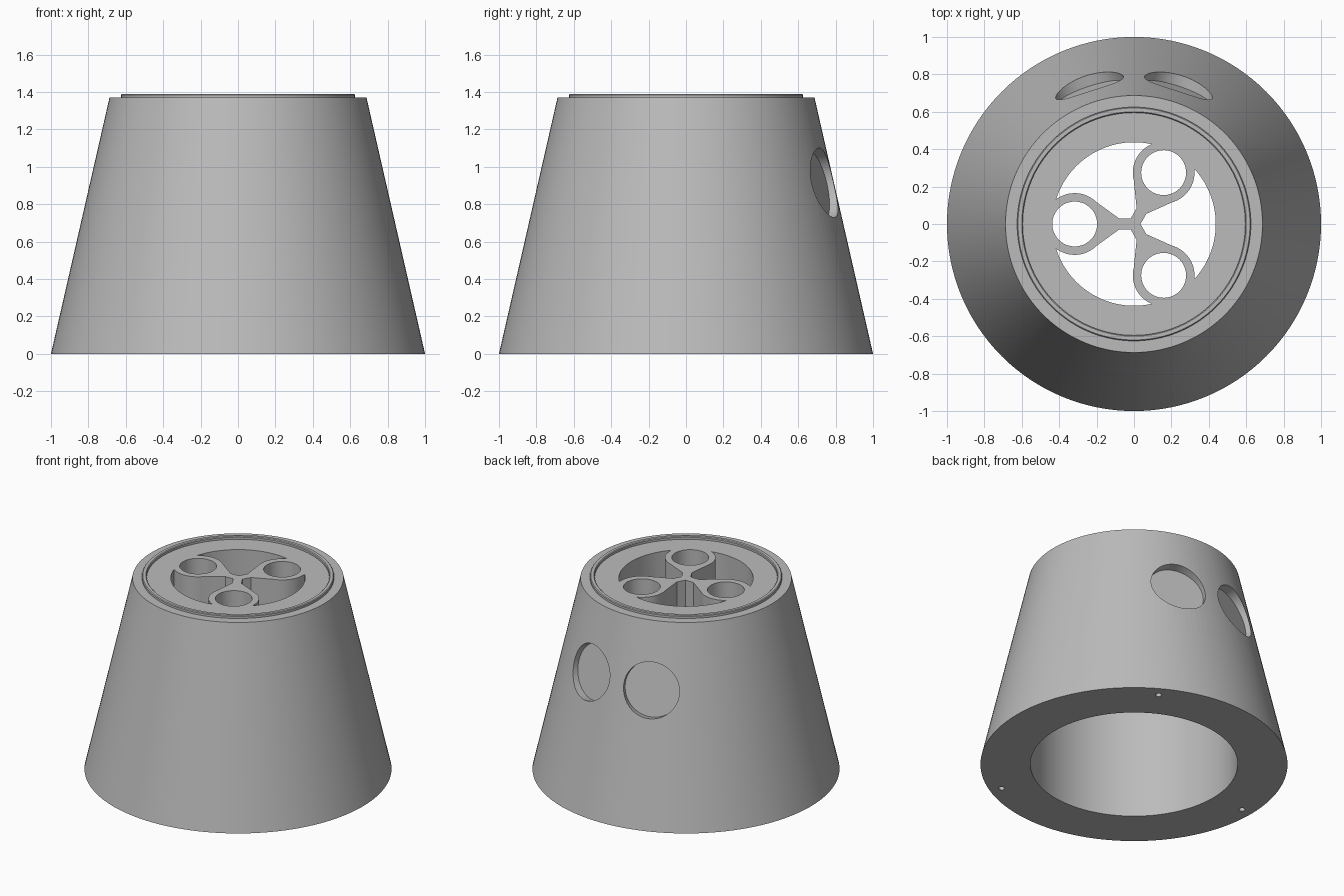
import bpy, bmesh
from math import radians, cos, sin, atan2
from mathutils import Matrix, Vector

if "Cube" in bpy.data.objects:
    bpy.data.objects.remove(bpy.data.objects["Cube"])

TOP, PLATE_BOTTOM = 1.37, 1.02
BASE_R, TOP_R, BORE_R = 1.0, 0.687, 0.675
OPENING_R, LOBE_DIST = 0.437, 0.317
ARMS = [radians(a) for a in (60, 180, 300)]

grey = bpy.data.materials.new("plain grey")
grey.use_nodes = True
grey.diffuse_color = (0.5, 0.5, 0.5, 1)
grey.node_tree.nodes["Principled BSDF"].inputs["Base Color"].default_value = (0.5, 0.5, 0.5, 1)


def finish(bm, name):
    bmesh.ops.recalc_face_normals(bm, faces=bm.faces)
    mesh = bpy.data.meshes.new(name)
    bm.to_mesh(mesh)
    bm.free()
    mesh.materials.append(grey)
    obj = bpy.data.objects.new(name, mesh)
    bpy.context.collection.objects.link(obj)
    return obj


def lathe(name, profile, steps=128):
    bm = bmesh.new()
    verts = [bm.verts.new((r, 0, z)) for r, z in profile]
    edges = [bm.edges.new(pair) for pair in zip(verts, verts[1:])]
    bmesh.ops.spin(bm, geom=verts + edges, cent=(0, 0, 0), axis=(0, 0, 1),
                   angle=radians(360), steps=steps)
    bmesh.ops.remove_doubles(bm, verts=bm.verts, dist=0.0001)
    return finish(bm, name)


def cylinder(name, radius, depth, matrix, segments=64):
    bm = bmesh.new()
    bmesh.ops.create_cone(bm, cap_ends=True, segments=segments, radius1=radius,
                          radius2=radius, depth=depth, matrix=matrix)
    return finish(bm, name)


def prism(name, outline, z0, z1, angle):
    bm = bmesh.new()
    face = bm.faces.new([bm.verts.new((x, y, z0)) for x, y in outline])
    side = bmesh.ops.extrude_face_region(bm, geom=[face])["geom"]
    bmesh.ops.translate(bm, vec=(0, 0, z1 - z0),
                        verts=[v for v in side if isinstance(v, bmesh.types.BMVert)])
    bmesh.ops.rotate(bm, verts=bm.verts, cent=(0, 0, 0), matrix=Matrix.Rotation(angle, 3, "Z"))
    return finish(bm, name)


def cut(target, cutter):
    """Subtract the cutter from the target, then discard it."""
    cutter.hide_render = True
    mod = target.modifiers.new("cut", "BOOLEAN")
    mod.operation, mod.solver, mod.object = "DIFFERENCE", "EXACT", cutter
    bpy.context.view_layer.objects.active = target
    bpy.ops.object.modifier_apply(modifier=mod.name)
    bpy.data.objects.remove(cutter)


def polar(r, angle, z):
    return Vector((r * cos(angle), r * sin(angle), z))


# Tapered body with a wide bore below, a top plate and a thin raised lip
body = lathe("tapered_body", [
    (0, PLATE_BOTTOM), (BORE_R, PLATE_BOTTOM), (BORE_R, 0), (BASE_R, 0),
    (TOP_R, TOP), (0.625, TOP), (0.625, 1.385), (0.62, 1.39),
    (0.6, 1.39), (0.595, 1.385), (0.595, TOP), (0, TOP)])

# Round opening in the plate, leaving three lobes on tapering spokes
mid = (TOP + PLATE_BOTTOM) / 2
opening = cylinder("opening_cutter", OPENING_R, 0.6, Matrix.Translation((0, 0, mid)), 128)
half_spoke = [(-0.01, 0.03), (0.08, 0.03), (0.235, 0.142)]
spoke = half_spoke + [(LOBE_DIST, 0)] + [(x, -y) for x, y in reversed(half_spoke)]
for a in ARMS:
    cut(opening, cylinder("lobe", 0.165, 0.8, Matrix.Translation(polar(LOBE_DIST, a, mid))))
    cut(opening, prism("spoke", spoke, mid - 0.45, mid + 0.45, a))
cut(body, opening)

# Hole through each lobe, and small screw holes in the base ring
for a in ARMS:
    cut(body, cylinder("lobe_hole", 0.12, 0.7, Matrix.Translation(polar(LOBE_DIST, a, mid))))
    cut(body, cylinder("screw_hole", 0.02, 0.24, Matrix.Translation(polar(0.917, a, 0)), 24))

# Two shallow round recesses in the back of the slanted wall
slant = atan2(BASE_R - TOP_R, TOP)
for a in (radians(72), radians(108)):
    z = 0.915
    normal = polar(cos(slant), a, sin(slant))
    surface = polar(BASE_R - (BASE_R - TOP_R) * z / TOP, a, z)
    place = Matrix.Translation(surface + normal * 0.09) @ normal.to_track_quat("Z", "Y").to_matrix().to_4x4()
    cut(body, cylinder("recess", 0.19, 0.3, place))

# Smooth round walls with crisp rims
bpy.ops.object.select_all(action="DESELECT")
body.select_set(True)
bpy.context.view_layer.objects.active = body
bpy.ops.object.shade_smooth_by_angle(angle=radians(30))
